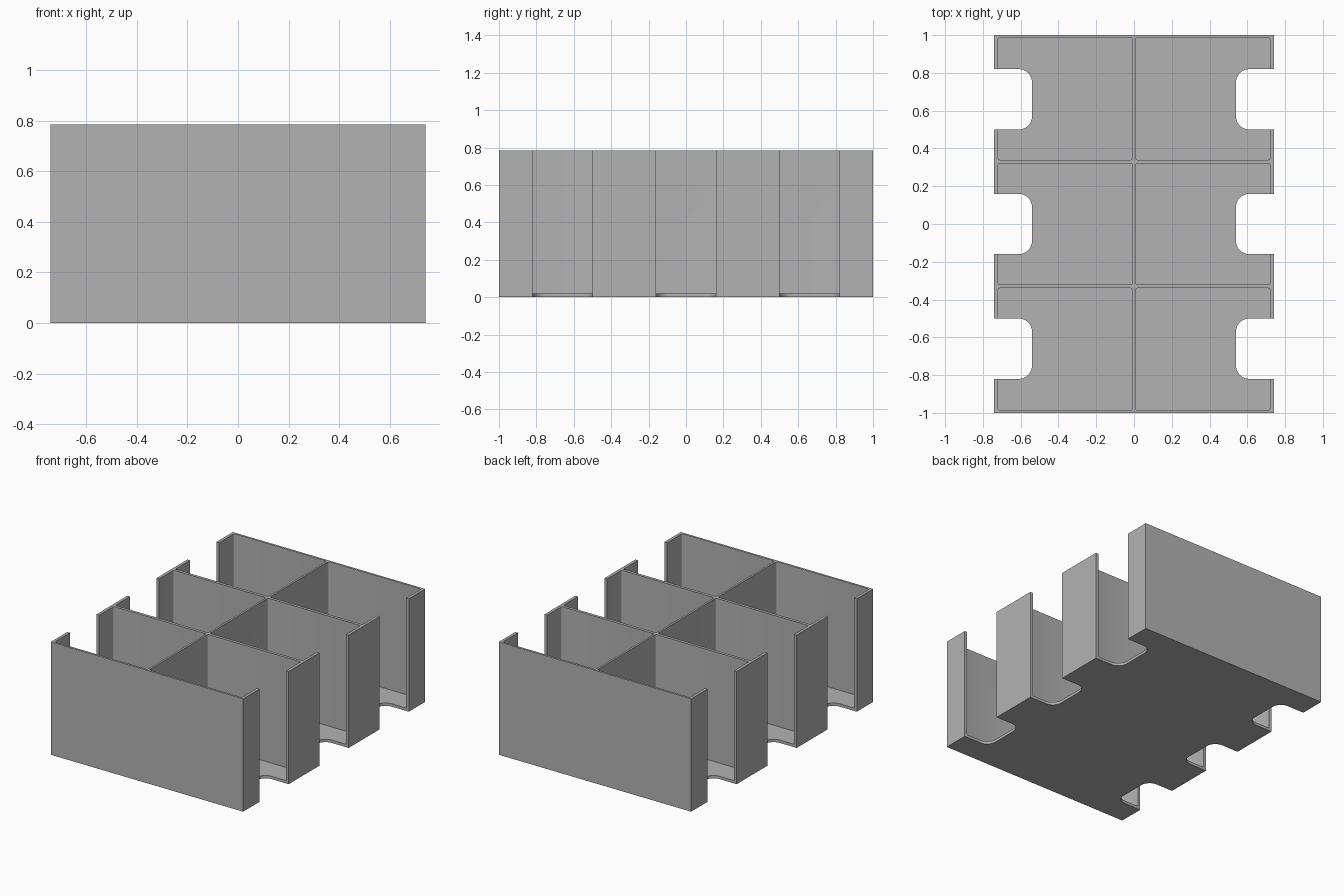
import bpy, bmesh
from math import pi, cos, sin

if "Cube" in bpy.data.objects:
    bpy.data.objects.remove(bpy.data.objects["Cube"], do_unlink=True)

HALF_X, HALF_Y, HEIGHT = 0.74, 1.0, 0.785
FLOOR = 0.02
PITCH = 0.66

grey = bpy.data.materials.new("plain grey")
grey.use_nodes = True
grey.diffuse_color = (0.45, 0.45, 0.45, 1)
grey.node_tree.nodes["Principled BSDF"].inputs["Base Color"].default_value = (0.45, 0.45, 0.45, 1)


def prism(name, x0, x1, y0, y1, z0, z1, radius=0, steps=8):
    """Upright block with optionally rounded vertical corners."""
    bm = bmesh.new()
    points = []
    corners = [(x1, y1, 1, 1), (x0, y1, -1, 1), (x0, y0, -1, -1), (x1, y0, 1, -1)]
    for i, (x, y, sx, sy) in enumerate(corners):
        if radius == 0:
            points.append((x, y))
            continue
        for k in range(steps + 1):
            a = (i + k / steps) * pi / 2
            points.append((x + radius * (cos(a) - sx), y + radius * (sin(a) - sy)))
    base = bm.faces.new([bm.verts.new((x, y, z0)) for x, y in points])
    top = bmesh.ops.extrude_face_region(bm, geom=[base])["geom"]
    verts = [v for v in top if isinstance(v, bmesh.types.BMVert)]
    bmesh.ops.translate(bm, verts=verts, vec=(0, 0, z1 - z0))
    bmesh.ops.recalc_face_normals(bm, faces=bm.faces)
    mesh = bpy.data.meshes.new(name)
    bm.to_mesh(mesh)
    bm.free()
    mesh.materials.append(grey)
    obj = bpy.data.objects.new(name, mesh)
    bpy.context.scene.collection.objects.link(obj)
    return obj


# Solid body of the tray
tray = prism("divided_tray", -HALF_X, HALF_X, -HALF_Y, HALF_Y, 0, HEIGHT)

# Cutters: six compartments, and a finger notch in the outer side of each
cutters = []
for side in (-1, 1):
    for row in (-1, 0, 1):
        xs = sorted((side * 0.007, side * 0.72))
        y = row * PITCH
        y0, y1 = y - 0.32, y + 0.32
        if row:
            y0, y1 = sorted((row * 0.34, row * 0.985))
        cutters.append(prism("compartment_cutter", *xs, y0, y1, FLOOR, 1, 0.01, 4))
        xs = sorted((side * 0.54, side * 0.94))
        cutters.append(prism("notch_cutter", *xs, y - 0.16, y + 0.16, -0.2, 1.2, 0.07))

for cutter in cutters:
    cut = tray.modifiers.new("cut", "BOOLEAN")
    cut.operation = "DIFFERENCE"
    cut.solver = "EXACT"
    cut.object = cutter

# Apply the cuts and discard the cutters
bpy.context.view_layer.objects.active = tray
tray.select_set(True)
for name in [m.name for m in tray.modifiers]:
    bpy.ops.object.modifier_apply(modifier=name)
for cutter in cutters:
    bpy.data.objects.remove(cutter, do_unlink=True)
bpy.ops.object.shade_smooth_by_angle(angle=pi / 6)
